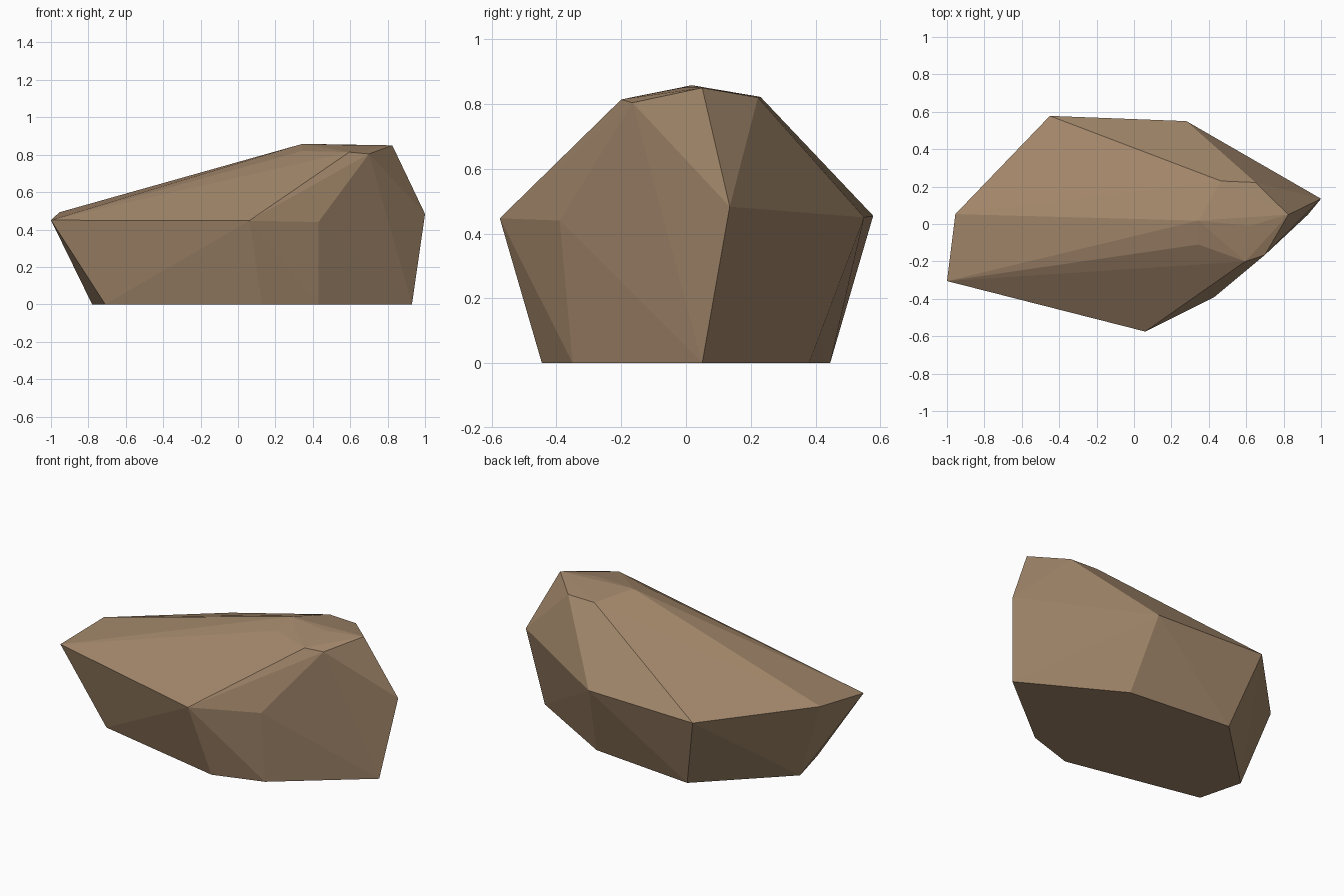
import bpy
import bmesh

# Remove the default cube
cube = bpy.data.objects.get("Cube")
if cube:
    bpy.data.objects.remove(cube, do_unlink=True)

# Stone material
stone = bpy.data.materials.new("brown stone")
stone.use_nodes = True
colour = (0.36, 0.24, 0.145, 1.0)
stone.diffuse_color = colour
bsdf = stone.node_tree.nodes["Principled BSDF"]
bsdf.inputs["Base Color"].default_value = colour
bsdf.inputs["Roughness"].default_value = 0.9

# Ground outline, seven corners, running anticlockwise
base_ring = [(-0.71, -0.27, 0), (0.13, -0.445, 0), (0.43, -0.35, 0),
             (0.93, 0.05, 0), (0.345, 0.38, 0), (-0.32, 0.445, 0), (-0.78, 0, 0)]

# Widest outline, one corner above each ground corner
waist_ring = [(-1, -0.305, 0.45), (0.06, -0.575, 0.447), (0.43, -0.39, 0.44),
              (1, 0.135, 0.483), (0.28, 0.55, 0.45), (-0.45, 0.578, 0.455),
              (-0.955, 0.053, 0.492)]

# Crown outline and its middle point
crown = [(0.345, 0.018, 0.858), (0.345, -0.11, 0.82), (0.595, -0.2, 0.814),
         (0.7, -0.165, 0.804), (0.825, 0.05, 0.85), (0.65, 0.222, 0.82),
         (0.465, 0.23, 0.822), (0.62, -0.01, 0.851)]

# Chiselled boulder: flat facets wrapped around the outlines
bm = bmesh.new()
for point in base_ring + waist_ring + crown:
    bm.verts.new(point)
hull = bmesh.ops.convex_hull(bm, input=bm.verts[:])
loose = [v for v in bm.verts if not v.link_faces]
bmesh.ops.delete(bm, geom=loose, context='VERTS')

# Merge the flat underside into one face
floor = [f for f in bm.faces if all(v.co.z < 0.001 for v in f.verts)]
bmesh.ops.dissolve_faces(bm, faces=floor)
bmesh.ops.recalc_face_normals(bm, faces=bm.faces[:])
for face in bm.faces:
    face.smooth = False

mesh = bpy.data.meshes.new("boulder")
bm.to_mesh(mesh)
bm.free()
mesh.materials.append(stone)
boulder = bpy.data.objects.new("boulder", mesh)
bpy.context.scene.collection.objects.link(boulder)
